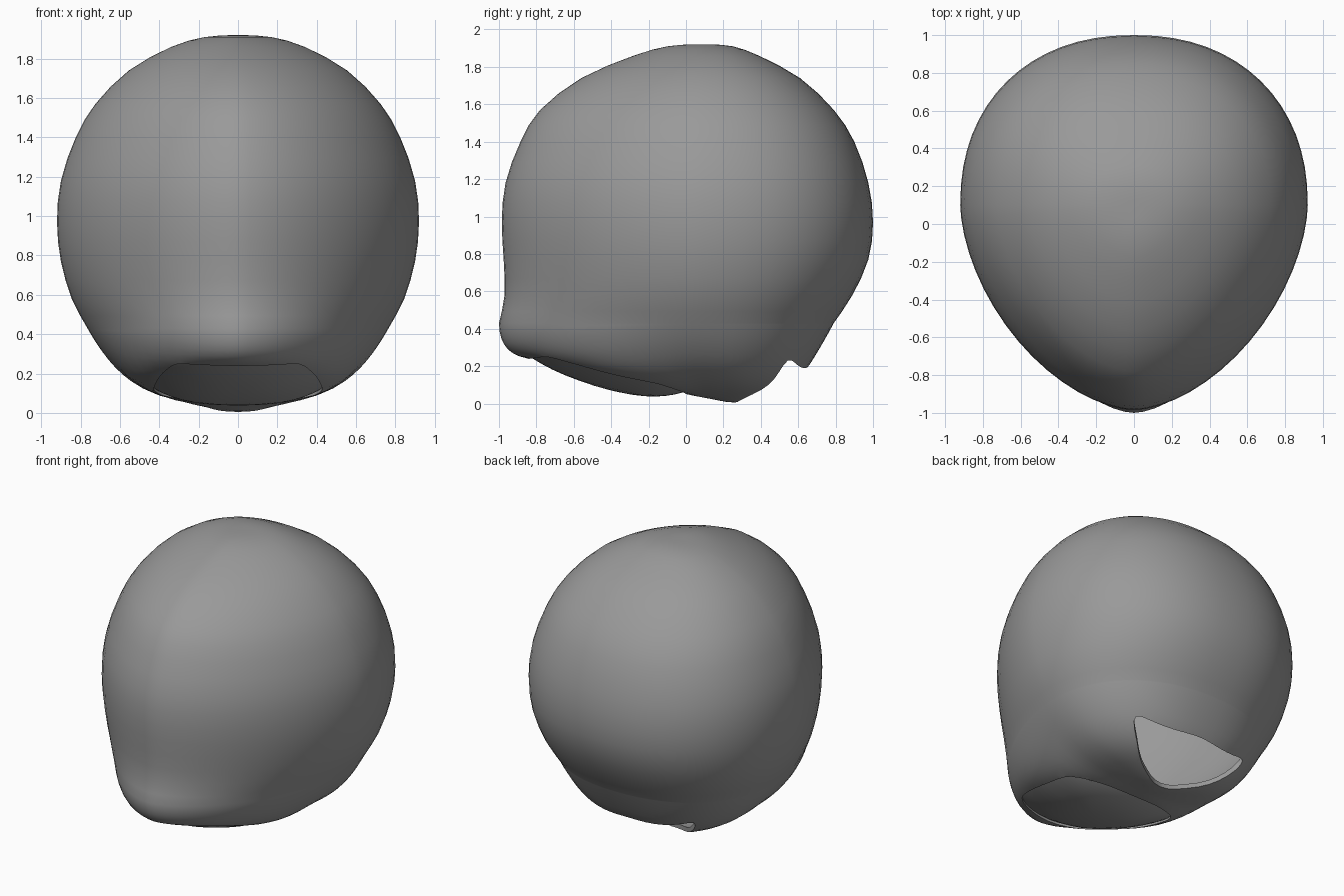
import bpy, bmesh, math

if "Cube" in bpy.data.objects:
    bpy.data.objects.remove(bpy.data.objects["Cube"])

CY = 0.10      # y of the widest line
SEG = 64
# z, half width, front y, back y
PROFILE = [(1.92, .03, .03, .14), (1.91, .17, -.10, .25), (1.86, .34, -.28, .39),
           (1.74, .555, -.56, .61), (1.57, .725, -.78, .79), (1.40, .825, -.885, .90),
           (1.18, .90, -.965, .975), (.97, .92, -.985, 1.0), (.77, .90, -.975, .975),
           (.58, .845, -.97, .89), (.43, .765, -1.0, .79)]
KEEL = [(-1.1, .26), (-.84, .235), (-.6, .19), (-.4, .14), (0, .05), (.26, 0), (.5, .01), (.65, .03), (.9, .17)]


def catmull(rows, steps):
    out = []
    for i in range(len(rows) - 1):
        p = [rows[max(0, min(len(rows) - 1, i + k))] for k in (-1, 0, 1, 2)]
        for j in range(steps):
            t = j / steps
            out.append([.5 * (2 * b + (c - a) * t + (2 * a - 5 * b + 4 * c - d) * t * t
                              + (3 * b - a - 3 * c + d) * t ** 3) for a, b, c, d in zip(*p)])
    return out + [list(rows[-1])]


def keel(y):
    for (a, za), (b, zb) in zip(KEEL, KEEL[1:]):
        if y <= b:
            return za + (zb - za) * (y - a) / (b - a)
    return KEEL[-1][1]


Z0, W0, F0, B0 = PROFILE[-1]


def under(x, y):
    """Height of the underside of the head at a plan position."""
    dy = y - CY
    n, e = (1.7, CY - F0) if dy < 0 else (2.2, B0 - CY)
    s = min(((abs(x) / W0) ** n + (abs(dy) / e) ** n) ** (1 / n), 1)
    f = (dy / e / s) ** 2 if s > 1e-6 else 0
    p, q = (3.5 + 16 * f, 1 - .5 * f) if dy < 0 else (3.5 + .5 * f, 1)
    lift = .05 * (1 - math.exp(-(x / .2) ** 2)) * max(0, 1 - abs(y - .25) / .35) * (1 - s ** 3)
    k = keel(y) + lift
    return k + (Z0 - k) * (1 - (1 - s ** p) ** q)


def egg(w, f, b):
    """Egg-shaped outline, pointed at the front and full at the back."""
    pts = []
    for i in range(SEG):
        c, s = math.cos(2 * math.pi * i / SEG), math.sin(2 * math.pi * i / SEG)
        n, e = (1.7, CY - f) if s < 0 else (2.2, b - CY)
        pts.append((math.copysign(w * abs(c) ** (2 / n), c),
                    CY + math.copysign(e * abs(s) ** (2 / n), s)))
    return pts


def loft(name, rings, cap_start=True, cap_end=True):
    bm = bmesh.new()
    vs = [[bm.verts.new(p) for p in r] for r in rings]
    for a, b in zip(vs, vs[1:]):
        m = len(a)
        for i in range(m):
            bm.faces.new((a[i], a[(i + 1) % m], b[(i + 1) % m], b[i]))
    if cap_start:
        bm.faces.new(vs[0])
    if cap_end:
        bm.faces.new(vs[-1])
    bmesh.ops.recalc_face_normals(bm, faces=bm.faces)
    me = bpy.data.meshes.new(name)
    bm.to_mesh(me)
    bm.free()
    ob = bpy.data.objects.new(name, me)
    bpy.context.collection.objects.link(ob)
    return ob


def outline(half):
    """Mirror a half outline (first and last points lie on x = 0) and round it."""
    right = catmull([(-half[1][0], half[1][1])] + half + [(-half[-2][0], half[-2][1])], 4)[4:-4]
    return right + [[-x, y] for x, y in right[-2:0:-1]]


grey = bpy.data.materials.new("dark_grey")
grey.diffuse_color = (.32, .32, .32, 1)
grey.use_nodes = True
grey.node_tree.nodes["Principled BSDF"].inputs["Base Color"].default_value = grey.diffuse_color


def finish(ob, angle):
    ob.data.materials.clear()
    ob.data.materials.append(grey)
    bpy.ops.object.select_all(action='DESELECT')
    bpy.context.view_layer.objects.active = ob
    ob.select_set(True)
    bpy.ops.object.shade_smooth_by_angle(angle=math.radians(angle))


# Head: egg-shaped rings down to the jaw, then shrinking rings under it
rings = [[(x, y, z) for x, y in egg(w, f, b)] for z, w, f, b in catmull(PROFILE, 2)]
base = egg(W0, F0, B0)
for s in (.996, .988, .975, .955, .93, .9, .86, .82, .77, .71, .64, .56, .47, .37, .27, .16, .05):
    ring = [(x * s, CY + (y - CY) * s) for x, y in base]
    rings.append([(x, y, under(x, y)) for x, y in ring])
head = loft("head_shell", rings)

# Thin wall with the mouth and neck openings cut out
sol = head.modifiers.new("wall", 'SOLIDIFY')
sol.thickness, sol.offset = .03, -1
mouth = outline([(0, 0), (.25, -.03), (.41, -.13), (.42, -.35), (.37, -.6), (.27, -.77), (0, -.84)])
neck = outline([(0, .26), (.2, .335), (.35, .45), (.44, .545), (.25, .615), (0, .65)])
cutters = []
for name, plan in (("mouth_cutter", mouth), ("neck_cutter", neck)):
    cut = loft(name, [[(x, y, z) for x, y in plan] for z in (-.3, .42)])
    cut.hide_render = True
    mod = head.modifiers.new(name, 'BOOLEAN')
    mod.operation, mod.solver, mod.object = 'DIFFERENCE', 'EXACT', cut
    cutters.append(cut)
bpy.context.view_layer.objects.active = head
for mod in list(head.modifiers):
    bpy.ops.object.modifier_apply(modifier=mod.name)
for cut in cutters:
    bpy.data.objects.remove(cut)
finish(head, 45)

# Rounded panel bulging out of the mouth opening
MY = -.38
rings = []
for r in (1, .97, .92, .84, .72, .58, .42, .24, .06):
    ring = []
    for x, y in mouth:
        rim = under(x, y) + .015
        px, py = x * r, MY + (y - MY) * r
        flat = keel(py) + .015 + (rim - keel(y) - .015) * r ** 3
        ring.append((px, py, flat - .085 * (1 - r ** 2.5)))
    rings.append(ring)
panel = loft("mouth_panel", rings, cap_start=False)
finish(panel, 60)
